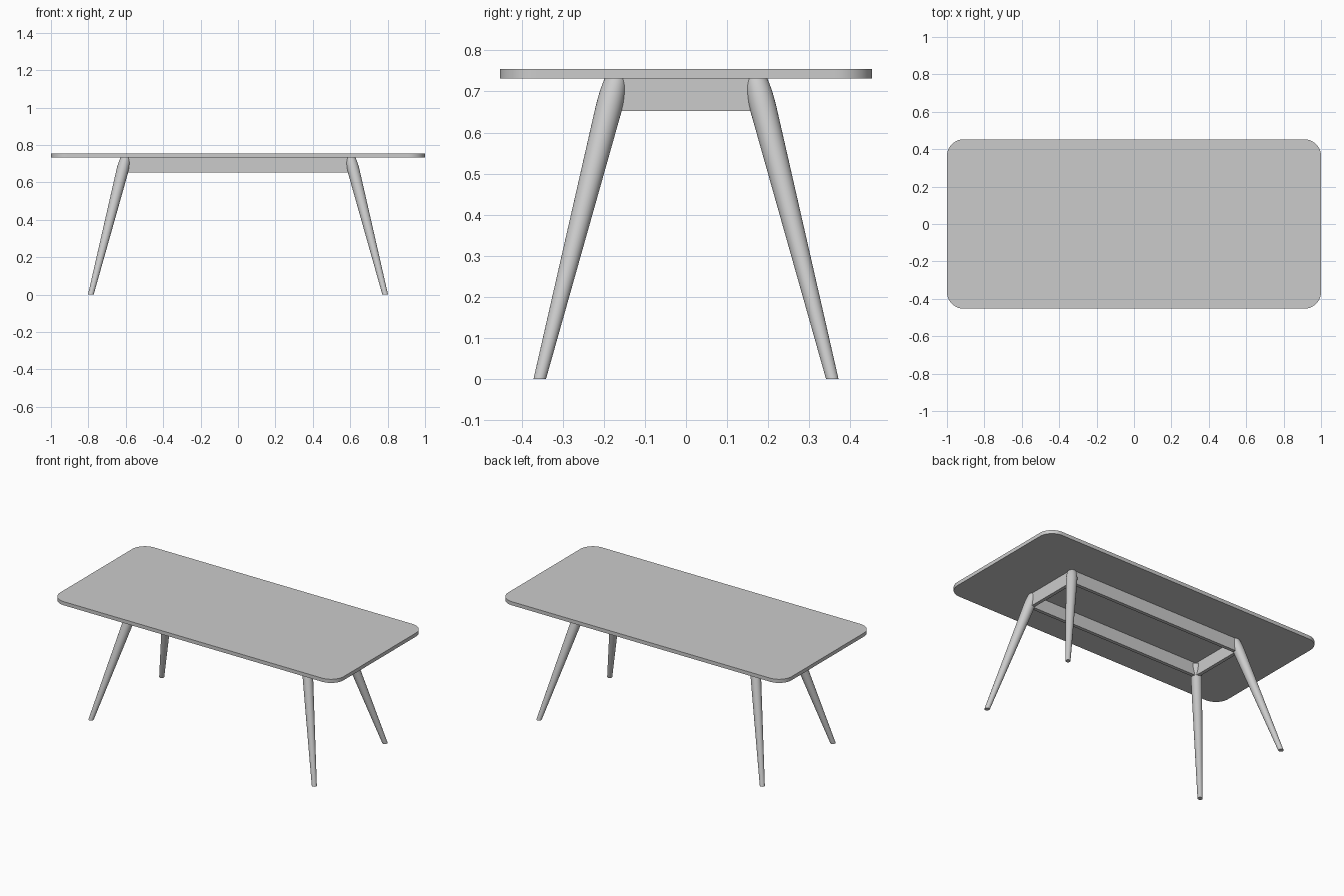
import bpy, bmesh, math
from mathutils import Vector, Matrix

if "Cube" in bpy.data.objects:
    bpy.data.objects.remove(bpy.data.objects["Cube"])

TOP, UNDER = 0.755, 0.732      # tabletop faces
SLOPE = 0.255                  # leg lean per unit height, same in x and y


def finish(bm, name, smooth=False):
    bmesh.ops.recalc_face_normals(bm, faces=bm.faces)
    mesh = bpy.data.meshes.new(name)
    bm.to_mesh(mesh)
    bm.free()
    ob = bpy.data.objects.new(name, mesh)
    bpy.context.collection.objects.link(ob)
    if smooth:
        bpy.ops.object.select_all(action='DESELECT')
        ob.select_set(True)
        bpy.context.view_layer.objects.active = ob
        bpy.ops.object.shade_smooth_by_angle(angle=math.radians(35))
    return ob


def box(name, size, centre):
    bm = bmesh.new()
    bmesh.ops.create_cube(bm, size=1)
    bmesh.ops.scale(bm, vec=size, verts=bm.verts)
    bmesh.ops.translate(bm, vec=centre, verts=bm.verts)
    return finish(bm, name)


# Tabletop: rounded rectangle slab
def tabletop(hx=1.0, hy=0.453, r=0.09, n=12):
    bm = bmesh.new()
    ring = []
    for k, (sx, sy) in enumerate([(1, 1), (-1, 1), (-1, -1), (1, -1)]):
        for i in range(n + 1):
            a = math.pi / 2 * (k + i / n)
            ring.append(bm.verts.new((sx * (hx - r) + r * math.cos(a),
                                      sy * (hy - r) + r * math.sin(a), UNDER)))
    face = bm.faces.new(ring)
    ext = bmesh.ops.extrude_face_region(bm, geom=[face], use_keep_orig=True)
    verts = [v for v in ext["geom"] if isinstance(v, bmesh.types.BMVert)]
    bmesh.ops.translate(bm, vec=(0, 0, TOP - UNDER), verts=verts)
    finish(bm, "tabletop", smooth=True)


# Leg: turned profile (radius, height), leaned outwards and cut flat at the floor
PROFILE = [(0.0142, -0.02), (0.032, 0.655), (0.0319, 0.68), (0.0308, 0.70),
           (0.0288, 0.717), (0.026, 0.73)]


def leg(name, sx, sy, n=32):
    bm = bmesh.new()
    axis = Vector((-sx * SLOPE, -sy * SLOPE, 1))
    foot = Vector((sx * 0.787, sy * 0.356, 0))
    rot = Vector((0, 0, 1)).rotation_difference(axis).to_matrix()
    rings = []
    for r, z in PROFILE:
        rings.append([bm.verts.new(foot + axis * z + rot @ Vector(
            (r * math.cos(2 * math.pi * i / n), r * math.sin(2 * math.pi * i / n), 0)))
            for i in range(n)])
    for a, b in zip(rings, rings[1:]):
        for i in range(n):
            j = (i + 1) % n
            bm.faces.new((a[i], a[j], b[j], b[i]))
    bm.faces.new(rings[-1])
    cut = bmesh.ops.bisect_plane(bm, geom=bm.verts[:] + bm.edges[:] + bm.faces[:],
                                 plane_co=(0, 0, 0), plane_no=(0, 0, -1), clear_outer=True)
    edges = [e for e in cut["geom_cut"] if isinstance(e, bmesh.types.BMEdge)]
    bmesh.ops.contextual_create(bm, geom=edges)
    finish(bm, name, smooth=True)


tabletop()
for sx, side in ((-1, "left"), (1, "right")):
    for sy, end in ((-1, "front"), (1, "back")):
        leg(f"{end}_{side}_leg", sx, sy)

# Apron rails between the legs
h, zc, t = 0.08, 0.692, 0.022
for s, name in ((-1, "front"), (1, "back")):
    box(f"{name}_rail", (1.22, t, h), (0, s * 0.18, zc))
for s, name in ((-1, "left"), (1, "right")):
    box(f"{name}_rail", (t, 0.36, h), (s * 0.61, 0, zc))
